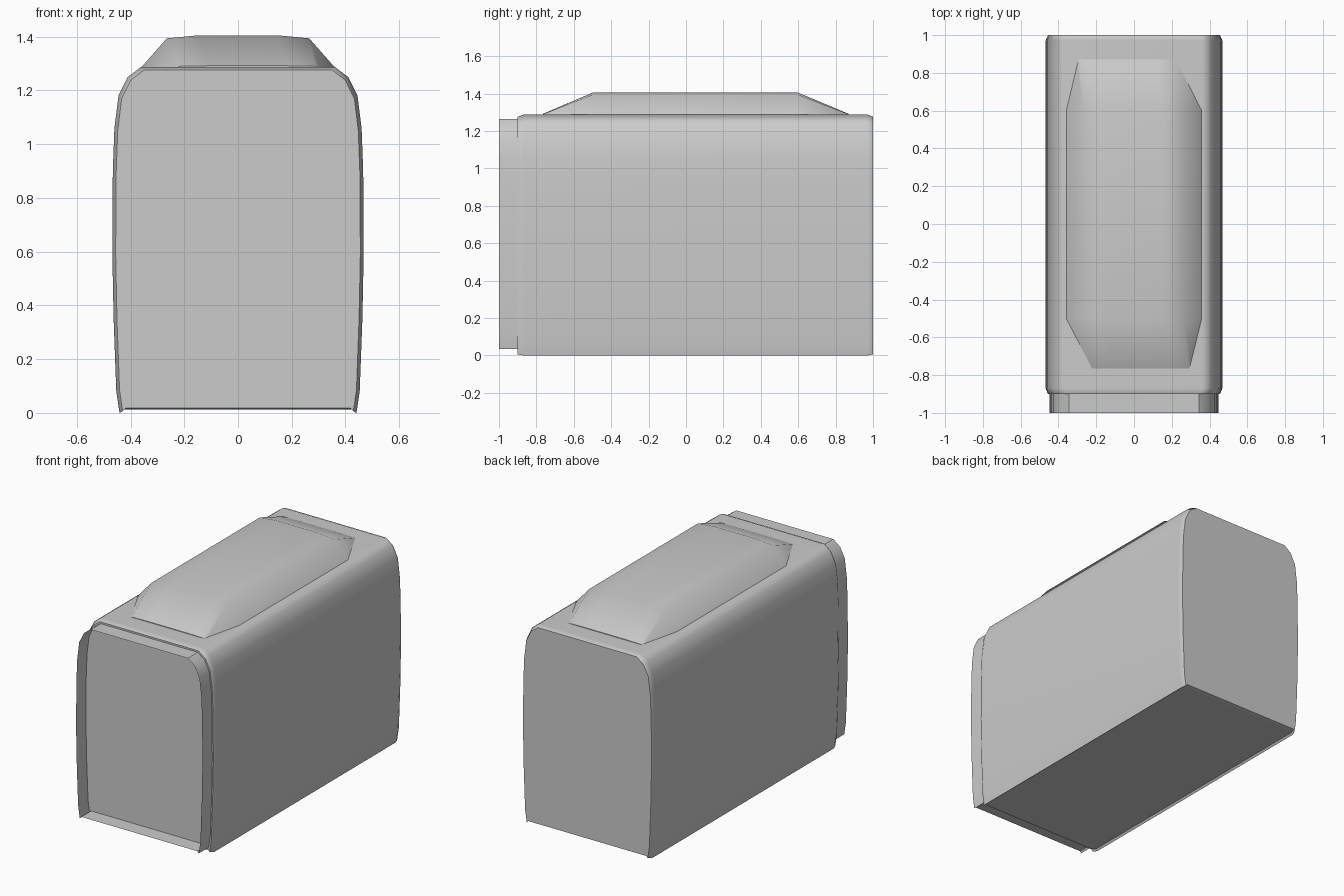
import bpy
import bmesh

cube = bpy.data.objects.get("Cube")
if cube:
    bpy.data.objects.remove(cube, do_unlink=True)

grey = bpy.data.materials.new("plain_grey")
grey.use_nodes = True
grey.diffuse_color = (0.6, 0.6, 0.6, 1)
grey.node_tree.nodes["Principled BSDF"].inputs["Base Color"].default_value = (0.6, 0.6, 0.6, 1)


def mirrored(half):
    """Complete a right-hand outline with its mirror image."""
    return half + [(-x, z) for x, z in reversed(half)]


def resize(outline, sx, z_low, z_high):
    lo = min(z for x, z in outline)
    hi = max(z for x, z in outline)
    return [(x * sx, z_low + (z - lo) * (z_high - z_low) / (hi - lo)) for x, z in outline]


def shift(outline, dx):
    return [(x + dx, z) for x, z in outline]


def loft(name, sections, capped=True, angle=0.6):
    """Skin a row of (y, outline) sections, with optional end caps."""
    bm = bmesh.new()
    rings = [[bm.verts.new((x, y, z)) for x, z in outline] for y, outline in sections]
    n = len(rings[0])
    for a, b in zip(rings, rings[1:]):
        for i in range(n):
            j = (i + 1) % n
            bm.faces.new((a[i], b[i], b[j], a[j]))
    if capped:
        bm.faces.new(rings[0])
        bm.faces.new(rings[-1][::-1])
    bmesh.ops.recalc_face_normals(bm, faces=bm.faces[:])
    mesh = bpy.data.meshes.new(name)
    bm.to_mesh(mesh)
    bm.free()
    mesh.materials.append(grey)
    obj = bpy.data.objects.new(name, mesh)
    bpy.context.collection.objects.link(obj)
    bpy.ops.object.select_all(action="DESELECT")
    obj.select_set(True)
    bpy.context.view_layer.objects.active = obj
    bpy.ops.object.shade_smooth_by_angle(angle=angle)
    # Keep the broad faces evenly shaded
    weighted = obj.modifiers.new("even_shading", "WEIGHTED_NORMAL")
    weighted.keep_sharp = True


# Main casing with slim chamfers at both ends and slightly dipped lower edges
casing = mirrored([(0.43, 0.012), (0.441, 0), (0.453, 0.08), (0.463, 0.35), (0.468, 0.6),
                   (0.466, 0.9), (0.46, 1.06), (0.445, 1.18), (0.41, 1.25), (0.36, 1.288)])
end = resize(casing, 0.973, 0.006, 1.276)
loft("casing", [(-0.9, end), (-0.87, casing), (0.97, casing), (1, end)])

# Thin open collar standing out around the front panel
collar = resize(casing, 0.957, 0.035, 1.265)
loft("front_collar", [(-1, collar), (-0.9, collar)], capped=False)

# Raised roof hump with sloping, slightly offset ends
hump = mirrored([(0.37, 1.275), (0.265, 1.394), (0.15, 1.405)])
tip = mirrored([(0.27, 1.275), (0.255, 1.29), (0.15, 1.292)])
loft("roof_hump", [(-0.765, shift(tip, 0.035)), (-0.5, hump), (0.6, hump),
                   (0.87, shift(tip, -0.035))], angle=0.95)
